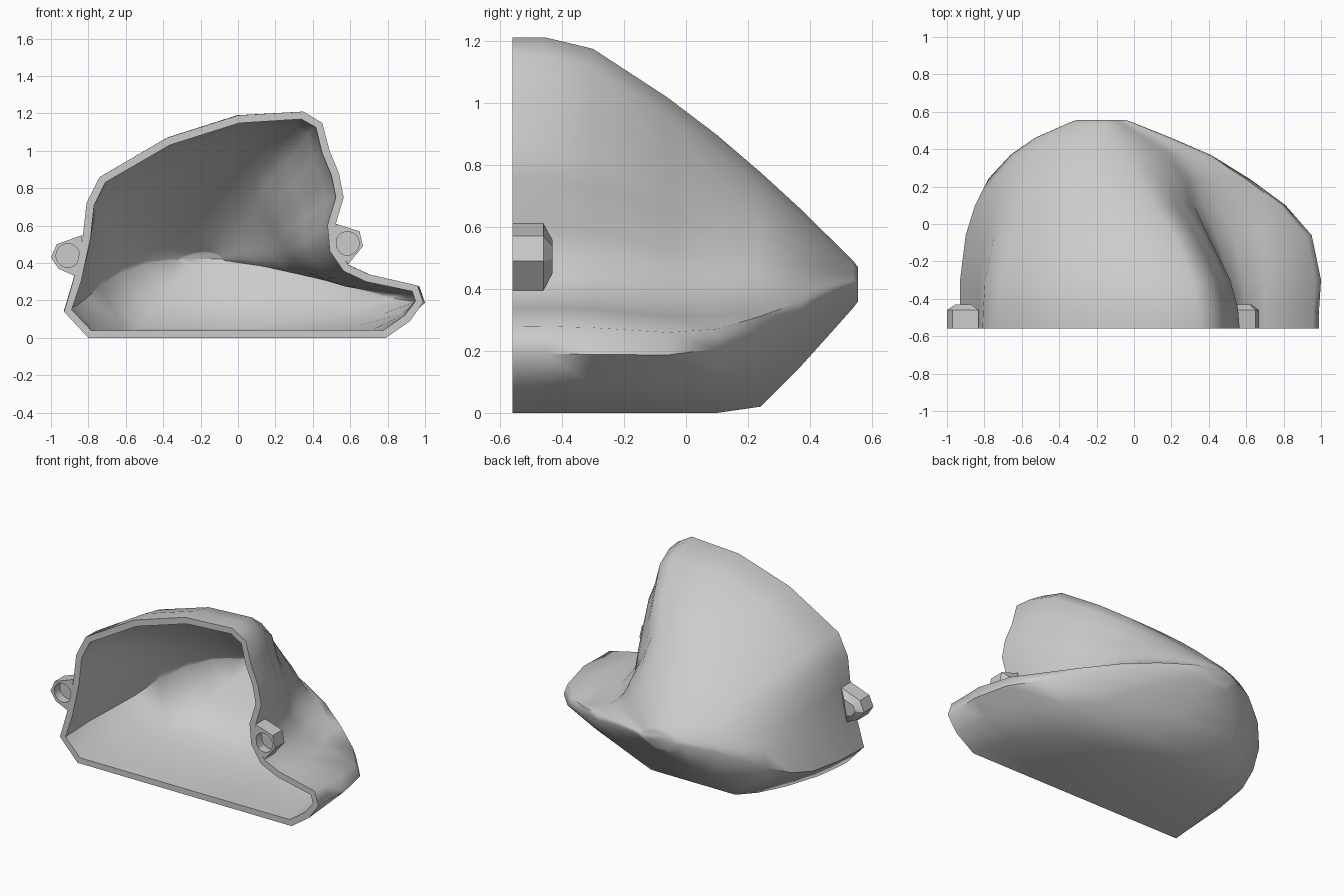
import bpy
import bmesh
import math
from mathutils import Vector

FRONT = -0.56
WALL = 0.042

cube = bpy.data.objects.get("Cube")
if cube:
    bpy.data.objects.remove(cube)

# One plain grey for everything
grey = bpy.data.materials.new("plain grey")
grey.use_nodes = True
colour = (0.6, 0.6, 0.6, 1)
grey.diffuse_color = colour
grey.node_tree.nodes["Principled BSDF"].inputs["Base Color"].default_value = colour


def make_object(name, bm):
    """Turn a bmesh into a linked object with outward normals."""
    bmesh.ops.recalc_face_normals(bm, faces=bm.faces)
    mesh = bpy.data.meshes.new(name)
    bm.to_mesh(mesh)
    bm.free()
    mesh.materials.append(grey)
    obj = bpy.data.objects.new(name, mesh)
    bpy.context.collection.objects.link(obj)
    return obj


def activate(obj):
    bpy.ops.object.select_all(action="DESELECT")
    obj.select_set(True)
    bpy.context.view_layer.objects.active = obj


def apply_modifier(obj, modifier):
    activate(obj)
    bpy.ops.object.modifier_apply(modifier=modifier.name)


def smooth(obj, degrees):
    activate(obj)
    bpy.ops.object.shade_smooth_by_angle(angle=math.radians(degrees))


# Opening outline (x, z), clockwise from the floor's left corner
front_profile = [
    (-.8, 0), (-.93, .14), (-.88, .31), (-.83, .54), (-.81, .72), (-.74, .86),
    (-.38, 1.07), (0, 1.19), (.35, 1.21), (.45, 1.15), (.49, 1), (.54, .88),
    (.565, .75), (.52, .6), (.53, .48), (.59, .39), (.7, .34), (.96, .28),
    (.99, .19), (.92, .09), (.79, 0)]

# Rounded rear outline in the same order and the same box
rear_profile = [
    (-.55, 0), (-.93, .2), (-.88, .4), (-.8, .58), (-.7, .76), (-.56, .93),
    (-.35, 1.1), (-.1, 1.2), (.16, 1.2), (.33, 1.1), (.44, .97), (.52, .85),
    (.58, .73), (.64, .61), (.7, .5), (.77, .41), (.86, .33), (.96, .26),
    (.99, .18), (.65, .1), (.15, 0)]

# Stations: y, left, right, floor, rim height, top, share of rear outline,
# and how far the steep crown wall is pinched inwards
stations = [
    (FRONT, -.93, .99, 0, .2, 1.21, 0, 0),
    (-.45, -.93, .99, 0, .2, 1.21, .04, .01),
    (-.3, -.93, 1, 0, .2, 1.175, .12, .06),
    (-.06, -.9, .95, 0, .2, 1.02, .35, .15),
    (.1, -.85, .81, 0, .225, .9, .6, .15),
    (.24, -.78, .62, .02, .28, .78, .82, .06),
    (.37, -.66, .41, .15, .34, .66, .95, .01),
    (.46, -.53, .2, .25, .39, .57, 1, 0),
    (.54, -.35, 0, .34, .42, .49, 1, 0),
    (.555, -.31, -.04, .36, .42, .47, 1, 0)]


def section(station):
    """Blend the two outlines and fit them to the box at this station."""
    y, left, right, floor, rim, top, share, pinch = station
    points = []
    for i, (a, b) in enumerate(zip(front_profile, rear_profile)):
        x, z = Vector(a).lerp(Vector(b), share)
        x = left + (x + .93) / 1.92 * (right - left)
        # Strongest halfway up the wall, fading out at ridge and brim
        x -= pinch * max(0, 1 - ((i - 12) / 5) ** 2)
        if z < .2:
            z = floor + z / .2 * (rim - floor)
        else:
            z = rim + (z - .2) / 1.01 * (top - rim)
        points.append((x, y, z))
    return points


# Hollow shell lofted through the stations and closed at the rear
bm = bmesh.new()
rings = [[bm.verts.new(p) for p in section(s)] for s in stations]
count = len(front_profile)
for near, far in zip(rings, rings[1:]):
    for i in range(count):
        j = (i + 1) % count
        bm.faces.new((near[i], near[j], far[j], far[i]))
bm.faces.new(rings[-1])
# A temporary front cap makes the outward direction certain
cap = bm.faces.new(rings[0])
bmesh.ops.recalc_face_normals(bm, faces=bm.faces)
bmesh.ops.delete(bm, geom=[cap], context="FACES_ONLY")
shell = make_object("shell", bm)

thickness = shell.modifiers.new("wall", "SOLIDIFY")
thickness.thickness = WALL
thickness.offset = -1
thickness.use_rim = True
apply_modifier(shell, thickness)
for vertex in shell.data.vertices:
    if vertex.co.y < FRONT + .06:
        vertex.co.y = FRONT
smooth(shell, 60)


def mounting_ear(name, outline, centre):
    """Faceted lug with a tapered back and a shallow round socket."""
    middle = Vector(centre)
    bm = bmesh.new()
    rings = []
    for y, scale in ((FRONT, 1), (-.46, 1), (-.43, .5)):
        ring = []
        for point in outline:
            x, z = middle + (Vector(point) - middle) * scale
            ring.append(bm.verts.new((x, y, z)))
        rings.append(ring)
    for near, far in zip(rings, rings[1:]):
        for i in range(len(outline)):
            j = (i + 1) % len(outline)
            bm.faces.new((near[i], near[j], far[j], far[i]))
    bm.faces.new(rings[0])
    bm.faces.new(rings[-1])
    ear = make_object(name, bm)

    # Socket cutter, removed once used
    bm = bmesh.new()
    bmesh.ops.create_cone(bm, cap_ends=True, segments=24, radius1=.063,
                          radius2=.063, depth=.12)
    cutter = make_object(name + "_cutter", bm)
    cutter.rotation_euler.x = math.pi / 2
    cutter.location = (middle.x, FRONT, middle.y)
    cutter.hide_render = True
    bpy.context.view_layer.update()
    cut = ear.modifiers.new("socket", "BOOLEAN")
    cut.operation = "DIFFERENCE"
    cut.solver = "EXACT"
    cut.object = cutter
    apply_modifier(ear, cut)
    bpy.data.objects.remove(cutter)
    smooth(ear, 30)


mounting_ear("right_ear", [(-1, .43), (-.97, .5), (-.832, .55), (-.845, .45),
                           (-.87, .33), (-.96, .37)], (-.91, .44))
mounting_ear("left_ear", [(.523, .61), (.65, .57), (.668, .49), (.59, .395),
                          (.54, .45), (.52, .52)], (.585, .505))
